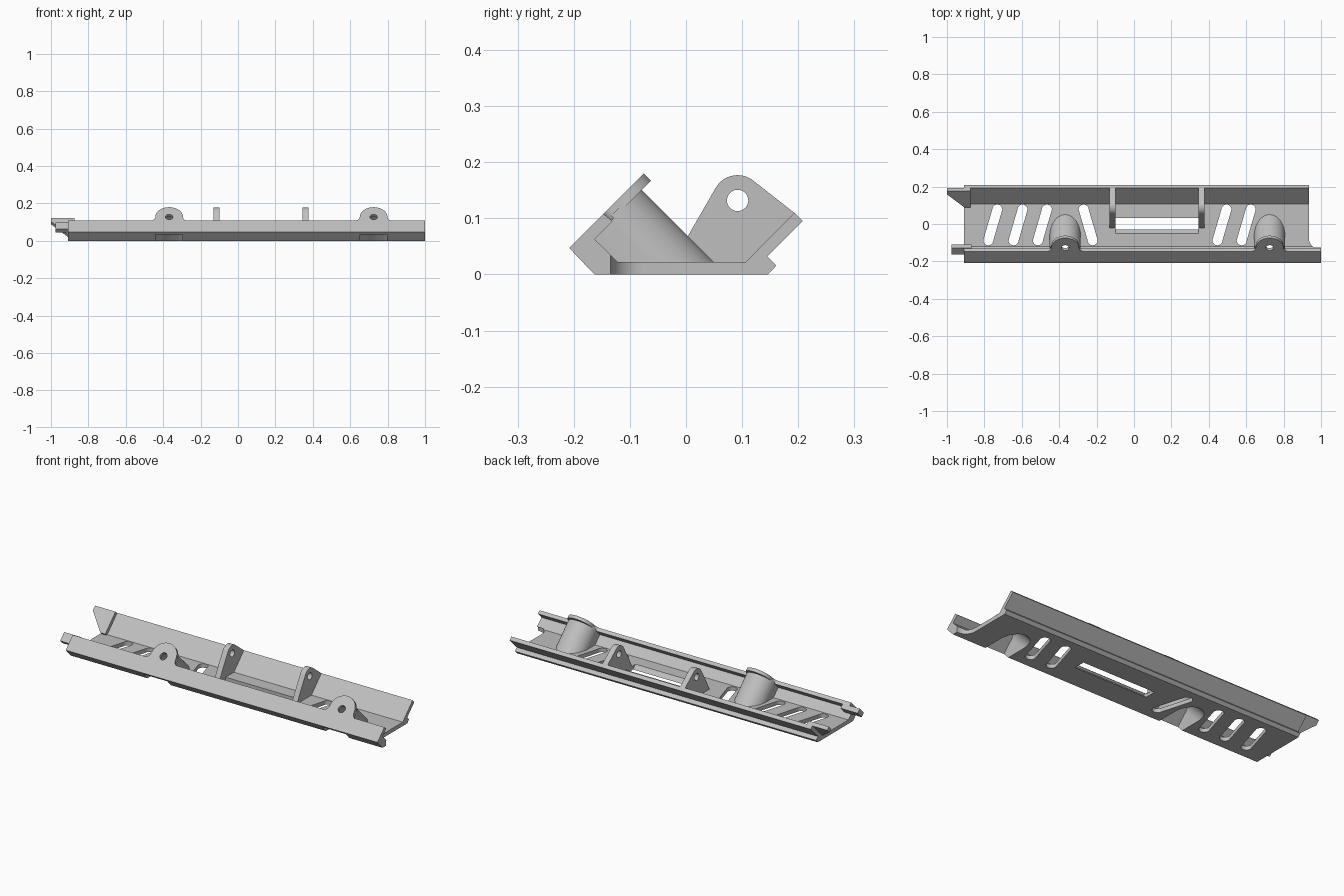
import bpy, bmesh, math
from mathutils import Vector

K = math.sqrt(0.5)
OUT = 0.255 * K          # outer face of the leaning front wall, along its normal
LID = OUT - 0.018        # inner side of the screw lid

cube = bpy.data.objects.get("Cube")
if cube:
    bpy.data.objects.remove(cube, do_unlink=True)

grey = bpy.data.materials.new("plain grey")
grey.use_nodes = True
grey.diffuse_color = (0.52, 0.52, 0.52, 1)
grey.node_tree.nodes["Principled BSDF"].inputs["Base Color"].default_value = (0.52, 0.52, 0.52, 1)


# Frames turning a 2D profile plus a depth into space
def along_x(u, v, w):        # profile in y, z
    return Vector((w, u, v))


def upright(u, v, w):        # profile in x, y
    return Vector((u, v, w))


def leaning(u, v, w):        # profile in x and up the 45 degree slope
    return Vector((u, (v - w) * K, (v + w) * K))


def prism(name, pts, a, b, frame, floor_clip=None):
    bm = bmesh.new()
    low = [bm.verts.new(frame(u, v, a)) for u, v in pts]
    high = [bm.verts.new(frame(u, v, b)) for u, v in pts]
    bm.faces.new(low)
    bm.faces.new(high)
    n = len(pts)
    for i in range(n):
        j = (i + 1) % n
        bm.faces.new((low[i], low[j], high[j], high[i]))
    if floor_clip is not None:
        bmesh.ops.bisect_plane(bm, geom=bm.verts[:] + bm.edges[:] + bm.faces[:],
                               plane_co=(0, 0, floor_clip), plane_no=(0, 0, 1), clear_inner=True)
        bmesh.ops.holes_fill(bm, edges=[e for e in bm.edges if e.is_boundary])
    bmesh.ops.recalc_face_normals(bm, faces=bm.faces[:])
    mesh = bpy.data.meshes.new(name)
    bm.to_mesh(mesh)
    bm.free()
    mesh.materials.append(grey)
    ob = bpy.data.objects.new(name, mesh)
    bpy.context.collection.objects.link(ob)
    return ob


def arc(cx, cy, rx, ry, start, end, steps=16):
    angles = [math.radians(start + (end - start) * i / steps) for i in range(steps + 1)]
    return [(cx + rx * math.cos(t), cy + ry * math.sin(t)) for t in angles]


def circle(cx, cy, r):
    return arc(cx, cy, r, r, 0, 348.75, 31)


def combine(target, tool, operation):
    mod = target.modifiers.new("combine", "BOOLEAN")
    mod.operation = operation
    mod.solver = "EXACT"
    mod.object = tool
    bpy.context.view_layer.objects.active = target
    bpy.ops.object.modifier_apply(modifier=mod.name)
    bpy.data.objects.remove(tool, do_unlink=True)


# Channel: folded front rail, floor and sloping back wall
rail = prism("mounting_rail", [
    (-0.163, 0), (-0.208, 0.047), (-0.147, 0.108), (-0.131, 0.095), (-0.163, 0.063),
    (-0.121, 0.022), (0.106, 0.022), (0.193, 0.11), (0.208, 0.095), (0.145, 0.032),
    (0.161, 0.016), (0.146, 0)], -0.91, 1, along_x)

# Right end notch with a rounded inner corner
notch = [(0.935, 0.4)] + arc(0.995, -0.075, 0.06, 0.06, 180, 270, 10) + [(1.2, -0.135), (1.2, 0.4)]
notch_cut = prism("notch_cut", notch, -0.1, 0.022 + 0.2, upright)
# keep the overhanging lip of the front rail out of the cut
keep = prism("lip_keep", [(-0.3, 0.1), (-0.165, 0.065), (-0.1245, 0.0245), (-0.1245, 0.3), (-0.3, 0.3)],
             0.9, 1.3, along_x)
combine(notch_cut, keep, "DIFFERENCE")
combine(rail, notch_cut, "DIFFERENCE")

# Screw bosses: rounded ear on the front face and a hollow housing behind it
for x in (-0.368, 0.725):
    ear = arc(x, 0, 0.074, 0.074, 0, 180, 28)
    ear += arc(x - 0.1, 0, 0.026, 0.028, 0, -90, 6)
    ear += [(x - 0.1, -0.05), (x + 0.1, -0.05)]
    ear += arc(x + 0.1, 0, 0.026, 0.028, 270, 180, 6)[:-1]
    combine(rail, prism("ear", ear, LID, OUT, leaning), "UNION")
    shell = arc(x, -0.032, 0.083, 0.083, 0, 180, 28) + [(x - 0.083, -0.11), (x + 0.083, -0.11)]
    combine(rail, prism("housing", shell, -0.1, LID + 0.006, leaning, 0.008), "UNION")
    hollow = arc(x, -0.034, 0.072, 0.072, 0, 180, 28) + [(x - 0.072, -0.2), (x + 0.072, -0.2)]
    combine(rail, prism("hollow", hollow, -0.14, LID, leaning), "DIFFERENCE")
    combine(rail, prism("screw_hole", circle(x, 0, 0.02), LID - 0.02, OUT + 0.02, leaning), "DIFFERENCE")

# Slanted floor slots
for x, lean in ((-0.755, 1), (-0.62, 1), (-0.49, 1), (-0.245, -1), (0.47, 1), (0.60, 1)):
    dx = 0.024 * lean
    slot = arc(x + dx, 0.077, 0.027, 0.027, 0, 180, 12) + arc(x - dx, -0.087, 0.027, 0.027, 180, 360, 12)
    combine(rail, prism("slot", slot, -0.05, 0.05, upright), "DIFFERENCE")

# Long window with a sloped front edge
window = [(-0.03, -0.05), (-0.03, 0), (-0.05, 0.022), (-0.05, 0.04), (0.033, 0.04), (0.033, -0.05)]
combine(rail, prism("window", window, -0.1, 0.345, along_x), "DIFFERENCE")

# Pivot lugs with round eyes
lug = [(-0.024, 0.015), (0.003, 0.068)] + arc(0.092, 0.132, 0.045, 0.045, 150, 50, 16)
lug += [(0.193, 0.11), (0.196, 0.107), (0.113, 0.015)]
for x in (-0.13, 0.345):
    part = prism("lug", lug, x, x + 0.031, along_x)
    eye = prism("eye", circle(0.092, 0.132, 0.019), x - 0.05, x + 0.08, along_x)
    combine(part, eye, "DIFFERENCE")
    combine(rail, part, "UNION")

# Joining tabs on the right hand end
back_tab = [(-1, 0.212), (-0.875, 0.212), (-0.875, 0.085), (-0.905, 0.085), (-1, 0.185)]
combine(rail, prism("back_tab", back_tab, -0.0597, -0.039, leaning), "UNION")
front_tab = [(-0.164, 0.064), (-0.128, 0.099), (-0.11, 0.08), (-0.145, 0.045)]
combine(rail, prism("front_tab", front_tab, -0.975, -0.87, along_x), "UNION")

# Smooth the round surfaces, keep edges sharp
bpy.ops.object.select_all(action="DESELECT")
rail.select_set(True)
bpy.context.view_layer.objects.active = rail
bpy.ops.object.shade_smooth_by_angle(angle=math.radians(25))
